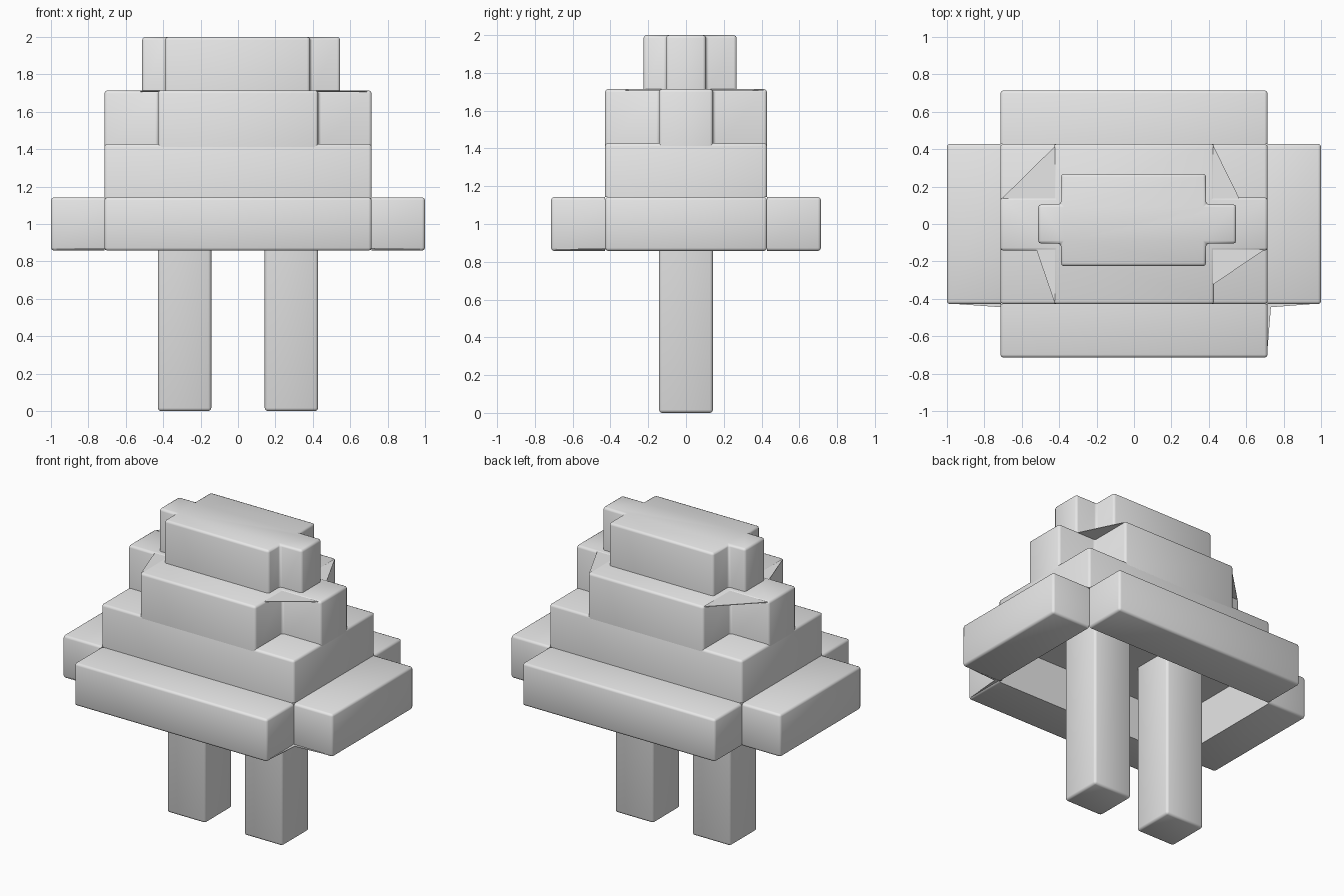
import bpy, bmesh

if "Cube" in bpy.data.objects:
    bpy.data.objects.remove(bpy.data.objects["Cube"])

U = 2 / 7          # one block
A, B, C, D = U / 2, 1.5 * U, 2.5 * U, 3.5 * U
BEVEL = 0.016

grey = bpy.data.materials.new("plain grey")
grey.diffuse_color = (0.8, 0.8, 0.8, 1)
grey.use_nodes = True
grey.node_tree.nodes["Principled BSDF"].inputs["Base Color"].default_value = grey.diffuse_color


def finish(name, bm):
    bmesh.ops.recalc_face_normals(bm, faces=bm.faces[:])
    mesh = bpy.data.meshes.new(name)
    bm.to_mesh(mesh)
    bm.free()
    mesh.materials.append(grey)
    ob = bpy.data.objects.new(name, mesh)
    bpy.context.collection.objects.link(ob)
    return ob


def prism(name, outline, z0, z1, sharp=lambda m: False):
    """Extrude an outline; round every edge except where sharp(midpoint)."""
    bm = bmesh.new()
    face = bm.faces.new([bm.verts.new((x, y, z0)) for x, y in outline])
    top = bmesh.ops.extrude_face_region(bm, geom=[face])["geom"]
    for v in top:
        if isinstance(v, bmesh.types.BMVert):
            v.co.z = z1
    bmesh.ops.recalc_face_normals(bm, faces=bm.faces[:])
    edges = [e for e in bm.edges
             if not sharp((e.verts[0].co + e.verts[1].co) / 2)]
    bmesh.ops.bevel(bm, geom=edges, offset=BEVEL, segments=2, profile=0.5,
                    affect='EDGES', clamp_overlap=True)
    ob = finish(name, bm)
    bpy.context.view_layer.objects.active = ob
    ob.select_set(True)
    bpy.ops.object.shade_smooth_by_angle(angle=0.9)
    ob.select_set(False)
    return ob


def rect(x0, x1, y0, y1):
    return [(x0, y0), (x1, y0), (x1, y1), (x0, y1)]


def cross(x0, x1, y0, y1, ax0, ax1, ay):
    """Central rectangle with a narrower arm on each x side."""
    return [(x0, y0), (x1, y0), (x1, -ay), (ax1, -ay), (ax1, ay), (x1, ay),
            (x1, y1), (x0, y1), (x0, ay), (ax0, ay), (ax0, -ay), (x0, -ay)]


def web(name, points, z):
    """Thin flat plate."""
    bm = bmesh.new()
    lo = [bm.verts.new((x, y, z - 0.004)) for x, y in points]
    hi = [bm.verts.new((x, y, z)) for x, y in points]
    bm.faces.new(lo)
    bm.faces.new(hi)
    for i in range(len(points)):
        j = (i + 1) % len(points)
        bm.faces.new((lo[i], lo[j], hi[j], hi[i]))
    return finish(name, bm)


Z = [i * U for i in range(8)]


def base_of(z):
    return lambda m: m.z < z + 0.001


# Two legs
for side, s in (("left", -1), ("right", 1)):
    prism(side + "_leg", rect(s * U - A, s * U + A, -A, A), 0, Z[4],
          lambda m: m.z > Z[4] - 0.001)

# Brim: four bars around an open middle
for side, s in (("front", -1), ("back", 1)):
    y0, y1 = sorted((s * B, s * C))
    prism(side + "_brim", rect(-C, C, y0, y1), Z[3], Z[4],
          lambda m: abs(m.y) < B + 0.001)
for side, s in (("left", -1), ("right", 1)):
    x0, x1 = sorted((s * C, s * D))
    prism(side + "_brim", rect(x0, x1, -B, B), Z[3], Z[4],
          lambda m: abs(m.x) < C + 0.001)

# Stepped cap
prism("lower_cap", rect(-C, C, -B, B), Z[4], Z[5], base_of(Z[4]))
prism("middle_cap", cross(-B, B, -B, B, -C, C, A), Z[5] - 0.02, Z[6],
      base_of(Z[5]))
prism("top_cap", cross(-0.39, 0.385, -0.225, 0.268, -0.512, 0.546, 0.105),
      Z[6] - 0.02, Z[7], base_of(Z[6]))

# Thin corner plates across the middle step
for name, sx, sy, px, py in (("back_left", -1, 1, 0.70, 0.41),
                             ("back_right", 1, 1, 0.56, 0.41),
                             ("front_left", -1, -1, 0.52, 0.41),
                             ("front_right", 1, -1, 0.69, 0.32)):
    ix, iy = B - 0.02, A - 0.02
    web(name + "_corner_plate",
        [(sx * ix, sy * iy), (sx * px, sy * iy), (sx * px, sy * A),
         (sx * B, sy * py), (sx * ix, sy * py)], Z[6] - 0.004)

# Thin slivers under the front brim corners
web("left_brim_sliver", [(-0.99, -0.41), (-0.99, -0.425), (-0.71, -0.445),
                         (-0.71, -0.41)], Z[3] + 0.012)
web("right_brim_sliver", [(0.70, -0.69), (0.712, -0.69), (0.732, -0.445),
                          (0.99, -0.425), (0.99, -0.41), (0.70, -0.41)],
    Z[3] + 0.012)
